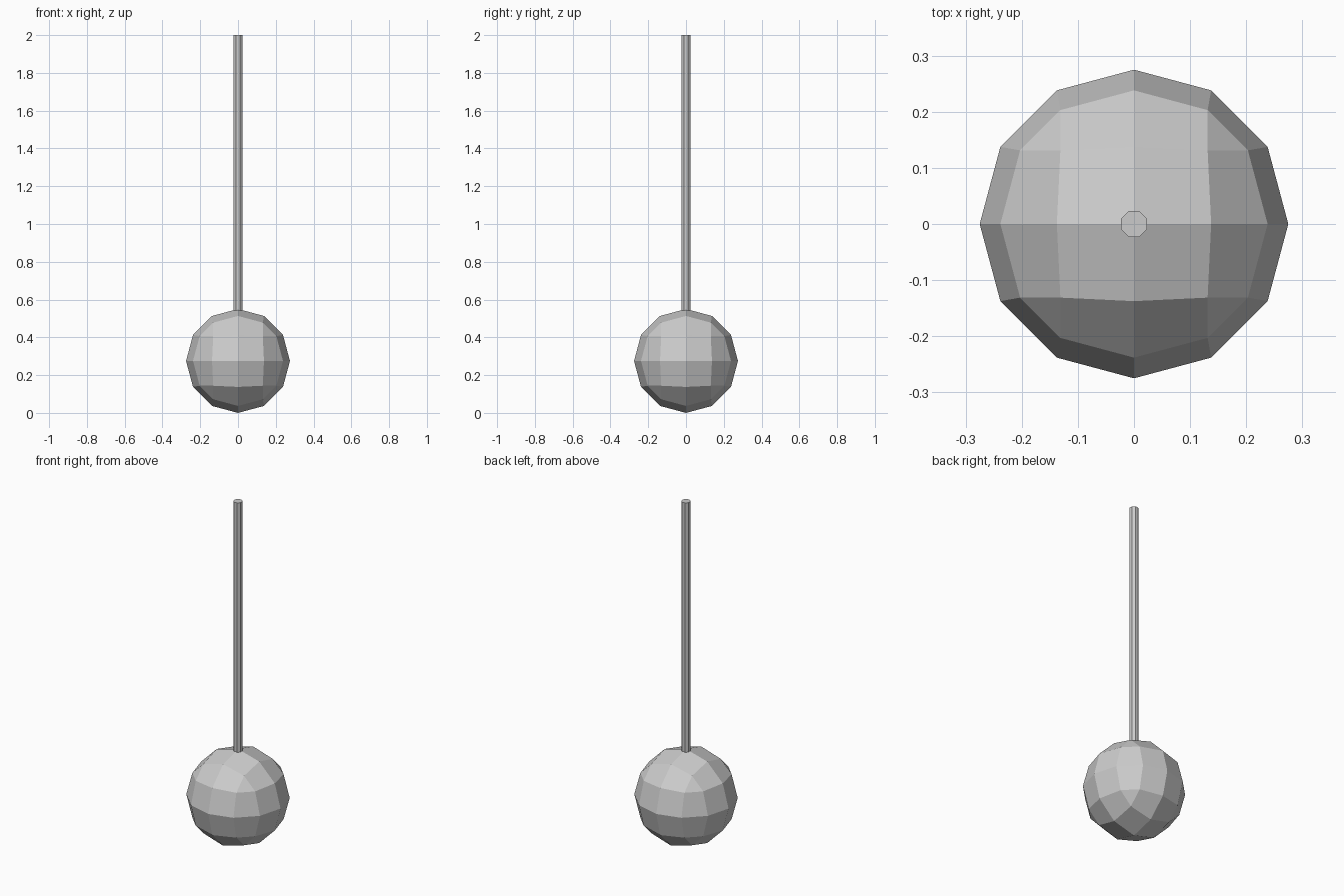
import bpy, bmesh
from math import radians, pi
from itertools import permutations, product
from mathutils import Vector

if "Cube" in bpy.data.objects:
    bpy.data.objects.remove(bpy.data.objects["Cube"])

R = 0.275
CENTRE = Vector((0, 0, R))

# Ball: faceted sphere, three segments per octant edge
seeds = [(1, 0, 0), (0.866, 0.5, 0), (0.738, 0.477, 0.477)]
dirs = set()
for seed in seeds:
    for p in permutations(seed):
        for s in product((1, -1), repeat=3):
            dirs.add(tuple(a * b + 0.0 for a, b in zip(p, s)))

bm = bmesh.new()
for d in sorted(dirs):
    bm.verts.new(Vector(d).normalized() * R + CENTRE)
bmesh.ops.convex_hull(bm, input=bm.verts[:])
bmesh.ops.dissolve_limit(bm, angle_limit=radians(6), verts=bm.verts[:], edges=bm.edges[:])
bmesh.ops.recalc_face_normals(bm, faces=bm.faces[:])
mesh = bpy.data.meshes.new("ball")
bm.to_mesh(mesh)
bm.free()
bpy.context.collection.objects.link(bpy.data.objects.new("ball", mesh))

# Rod: thin octagonal shaft rising from the ball
bottom, top = 2 * R - 0.02, 2.0
bpy.ops.mesh.primitive_cylinder_add(vertices=8, radius=0.025, depth=top - bottom,
                                    location=(0, 0, (top + bottom) / 2),
                                    rotation=(0, 0, pi / 8))
bpy.context.object.name = "rod"
